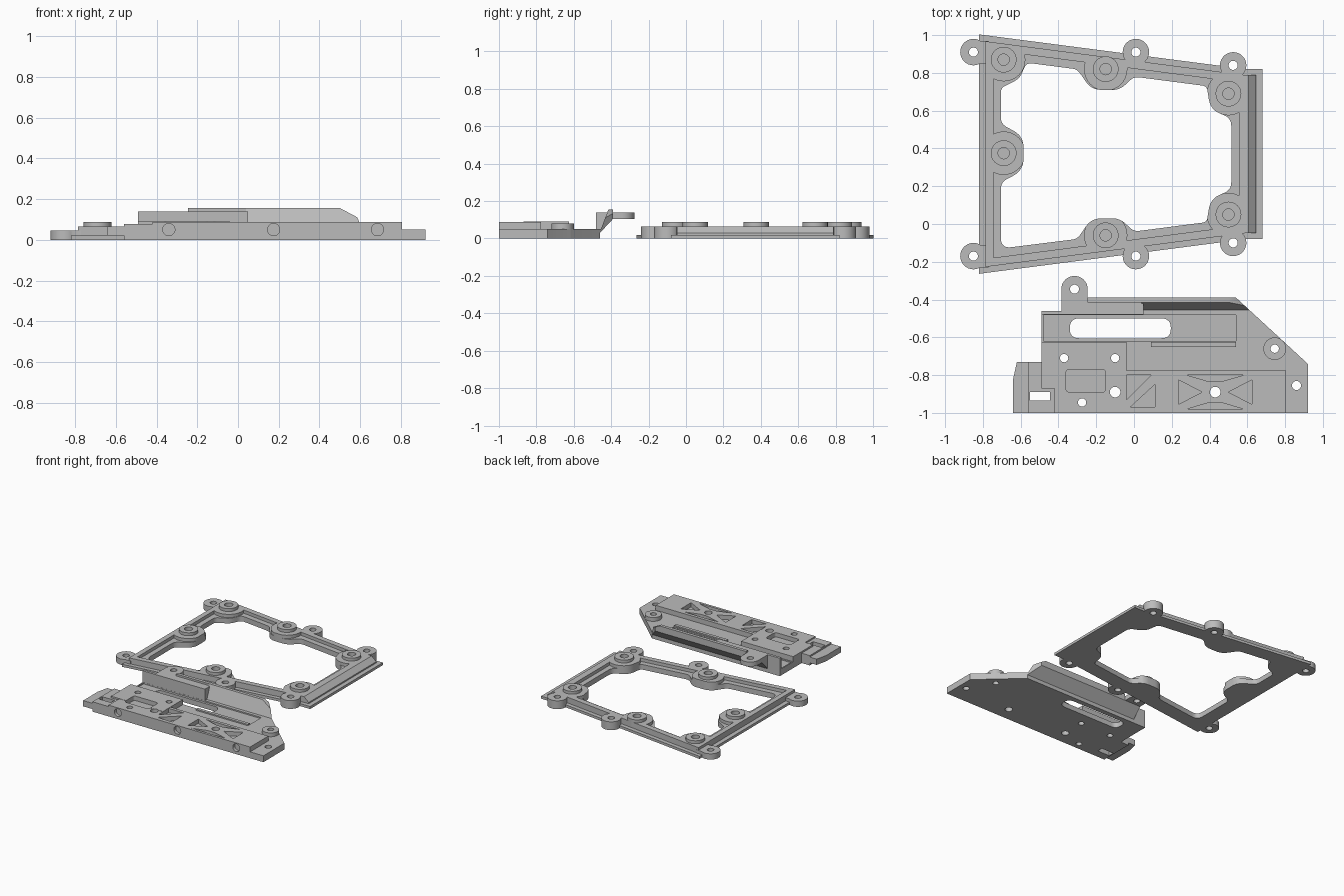
import bpy, bmesh, math
from mathutils import Vector

if "Cube" in bpy.data.objects:
    bpy.data.objects.remove(bpy.data.objects["Cube"])

grey = bpy.data.materials.new("grey")
grey.diffuse_color = (0.5, 0.5, 0.5, 1)
grey.use_nodes = True
grey.node_tree.nodes["Principled BSDF"].inputs["Base Color"].default_value = grey.diffuse_color


def prism(name, pts, lo, hi, axis="z"):
    """Extrude a 2D outline: axis z takes (x, y), x takes (y, z), y takes (x, z)."""
    place = {"z": lambda u, v, w: (u, v, w),
             "x": lambda u, v, w: (w, u, v),
             "y": lambda u, v, w: (u, w, v)}[axis]
    bm = bmesh.new()
    low = [bm.verts.new(place(u, v, lo)) for u, v in pts]
    top = [bm.verts.new(place(u, v, hi)) for u, v in pts]
    bm.faces.new(low)
    bm.faces.new(top)
    n = len(pts)
    for i in range(n):
        j = (i + 1) % n
        bm.faces.new((low[i], low[j], top[j], top[i]))
    bmesh.ops.recalc_face_normals(bm, faces=bm.faces)
    mesh = bpy.data.meshes.new(name)
    bm.to_mesh(mesh)
    bm.free()
    mesh.materials.append(grey)
    obj = bpy.data.objects.new(name, mesh)
    bpy.context.collection.objects.link(obj)
    return obj


def circle(x, y, r, n=32):
    return [(x + r * math.cos(math.tau * i / n), y + r * math.sin(math.tau * i / n)) for i in range(n)]


def rect(x0, x1, y0, y1):
    return [(x0, y0), (x1, y0), (x1, y1), (x0, y1)]


def rounded(corners, steps=7):
    """Round each (x, y, radius) corner of an outline."""
    out = []
    for i, (x, y, r) in enumerate(corners):
        p = Vector((x, y))
        a = Vector(corners[i - 1][:2]) - p
        b = Vector(corners[(i + 1) % len(corners)][:2]) - p
        t = min(r / math.tan(a.angle(b) / 2), 0.48 * a.length, 0.48 * b.length)
        s, e = p + a.normalized() * t, p + b.normalized() * t
        for k in range(steps):
            f = k / (steps - 1)
            out.append(tuple(s * (1 - f) ** 2 + p * 2 * f * (1 - f) + e * f * f))
    return out


def combine(obj, tool, op):
    mod = obj.modifiers.new(op, "BOOLEAN")
    mod.operation, mod.solver, mod.object = op, "EXACT", tool
    bpy.context.view_layer.update()
    dg = bpy.context.evaluated_depsgraph_get()
    mesh = bpy.data.meshes.new_from_object(obj.evaluated_get(dg))
    obj.modifiers.clear()
    obj.data = mesh
    bpy.data.objects.remove(tool)


def add(obj, pts, lo, hi, axis="z"):
    combine(obj, prism("piece", pts, lo, hi, axis), "UNION")


def cut(obj, pts, lo, hi, axis="z"):
    combine(obj, prism("cutter", pts, lo, hi, axis), "DIFFERENCE")


# ---------- bracket frame (outline is symmetric about y = C) ----------
C = 0.37
def taper(x0, x1, k):
    """Four-sided outline whose long edges converge to the right."""
    h0, h1 = k - 0.13 * x0, k - 0.13 * x1
    return [(x0, C - h0), (x1, C - h1), (x1, C + h1), (x0, C + h0)]

bosses = [(-0.69, 0.87), (-0.69, 0.375), (-0.15, 0.82), (-0.15, -0.06), (0.5, 0.69), (0.5, 0.05)]
lugs = [(x, C + s * v) for x, v in ((-0.85, 0.54), (0.01, 0.54), (0.525, 0.47)) for s in (1, -1)]

# thin flange all round, rail on top of it
frame = prism("bracket_frame", taper(-0.82, 0.58, 0.527), 0, 0.02)
add(frame, rect(0.5, 0.68, C - 0.45, C + 0.45), 0, 0.02)
add(frame, taper(-0.785, 0.6, 0.495), 0, 0.065)
# sloped right side
add(frame, [(0.58, 0.0), (0.645, 0.0), (0.645, 0.03), (0.605, 0.065), (0.58, 0.065)], C - 0.418, C + 0.418, "y")
# mounting lugs
for x, y in lugs:
    add(frame, circle(x, y, 0.07), 0, 0.045 if x < -0.8 else 0.065)
    if x < -0.8:
        add(frame, rect(x, -0.77, y - 0.06, y + 0.06), 0, 0.045)
# lower inner ledge, interrupted by the boss pads
pocket = prism("ledge_cutter", taper(-0.745, 0.555, 0.452), 0.04, 0.2)
for x, y in bosses:
    cut(pocket, circle(x, y, 0.115), 0, 0.3)
combine(frame, pocket, "DIFFERENCE")
# window following the pads
side = [(-0.30, 0.449, 0.06), (-0.225, 0.34, 0.1), (-0.075, 0.34, 0.1), (0.0, 0.41, 0.06),
        (0.385, 0.36, 0.03), (0.405, 0.235, 0.1), (0.515, 0.19, 0.06)]
window = [(-0.705, -0.15, 0.06), (-0.585, -0.085, 0.1), (-0.585, 0.095, 0.1), (-0.705, 0.16, 0.06),
          (-0.705, 0.35, 0.04), (-0.605, 0.40, 0.09), (-0.57, 0.484, 0.04)]
window += side + [(x, -v, r) for x, v, r in reversed(side)] + [(-0.705, -0.5, 0.05)]
cut(frame, rounded([(x, C + v, r) for x, v, r in window]), -0.1, 0.2)
# raised bosses with blind holes, lugs with through holes
for x, y in bosses:
    add(frame, circle(x, y, 0.068), 0.03, 0.088)
    cut(frame, circle(x, y, 0.03), 0.02, 0.2)
for x, y in lugs:
    cut(frame, circle(x, y, 0.024), -0.1, 0.2)

# ---------- side plate ----------
plate = prism("side_plate", rect(-0.49, 0.92, -1, -0.46), 0, 0.05)
add(plate, rect(-0.42, 0.805, -1, -0.775), 0, 0.088)
add(plate, rect(-0.49, -0.04, -0.87, -0.625), 0, 0.09)
add(plate, rect(0.09, 0.54, -0.65, -0.625), 0, 0.06)
# stepped left end
add(plate, rect(-0.56, -0.42, -1, -0.73), 0, 0.077)
add(plate, [(-0.64, -1), (-0.5, -1), (-0.5, -0.73), (-0.62, -0.73), (-0.64, -0.82)], 0.02, 0.065)
cut(plate, rect(-0.55, -0.445, -0.935, -0.89), -0.1, 0.2)
# upright wall with overhanging back edge
add(plate, [(-0.48, 0), (-0.46, 0), (-0.46, 0.03), (-0.39, 0.105), (-0.39, 0.14), (-0.48, 0.14)],
    -0.49, 0.05, "x")
add(plate, [(-0.47, 0), (-0.46, 0), (-0.46, 0.03), (-0.39, 0.105), (-0.39, 0.155), (-0.415, 0.155),
            (-0.455, 0.05), (-0.47, 0.05)], 0.04, 0.64, "x")
add(plate, rect(-0.245, 0.05, -0.415, -0.39), 0.12, 0.155)
cut(plate, rect(-0.6, -0.385, -0.46, -0.3), -0.1, 0.3)
# diagonal right corner and sloped wall end
cut(plate, [(0.54, -0.39), (0.54, -0.3), (1, -0.3), (1, -0.74), (0.92, -0.74)], -0.1, 0.3)
cut(plate, [(0.5, 0.156), (0.5, 0.2), (0.68, 0.2), (0.68, 0.06)], -0.5, -0.3, "y")
# rear lug
add(plate, circle(-0.315, -0.345, 0.07), 0.105, 0.14)
add(plate, rect(-0.385, -0.245, -0.45, -0.345), 0.105, 0.14)
# corner boss
add(plate, circle(0.745, -0.66, 0.06), 0, 0.08)
# long slot in a shallow channel
cut(plate, rect(-0.48, 0.54, -0.62, -0.481), 0.04, 0.1)
cut(plate, rounded([(x, y, 0.05) for x, y in rect(-0.34, 0.195, -0.605, -0.5)]), -0.1, 0.1)
# weight-saving pockets
pockets = [rounded([(x, y, 0.02) for x, y in rect(-0.36, -0.15, -0.89, -0.77)]),
           [(-0.04, -0.8), (0.09, -0.8), (-0.04, -0.93)],
           [(0.11, -0.97), (-0.02, -0.97), (0.11, -0.85)]]
for s in (1, -1):
    pockets.append([(0.43 + s * 0.195, -0.825), (0.43 + s * 0.195, -0.955), (0.43 + s * 0.07, -0.89)])
    pockets.append([(0.43 - 0.15, -0.89 + s * 0.09), (0.43 + 0.15, -0.89 + s * 0.09),
                    (0.43 + 0.03, -0.89 + s * 0.055), (0.43 - 0.03, -0.89 + s * 0.055)])
for p in pockets:
    cut(plate, p, 0.055, 0.2)
# through holes
for x, y, r in ((-0.37, -0.71, 0.022), (-0.1, -0.71, 0.022), (-0.1, -0.89, 0.028), (-0.275, -0.945, 0.022),
                (0.43, -0.89, 0.028), (0.745, -0.66, 0.022), (0.86, -0.855, 0.024), (-0.315, -0.345, 0.024)):
    cut(plate, circle(x, y, r), -0.1, 0.3)
# blind holes in the front edge
for x in (-0.34, 0.175, 0.685):
    cut(plate, circle(x, 0.05, 0.03), -1.1, -0.975, "y")

# sharp edges kept, round walls smooth
for obj in (frame, plate):
    bpy.context.view_layer.objects.active = obj
    obj.select_set(True)
bpy.ops.object.shade_smooth_by_angle(angle=math.radians(30))
